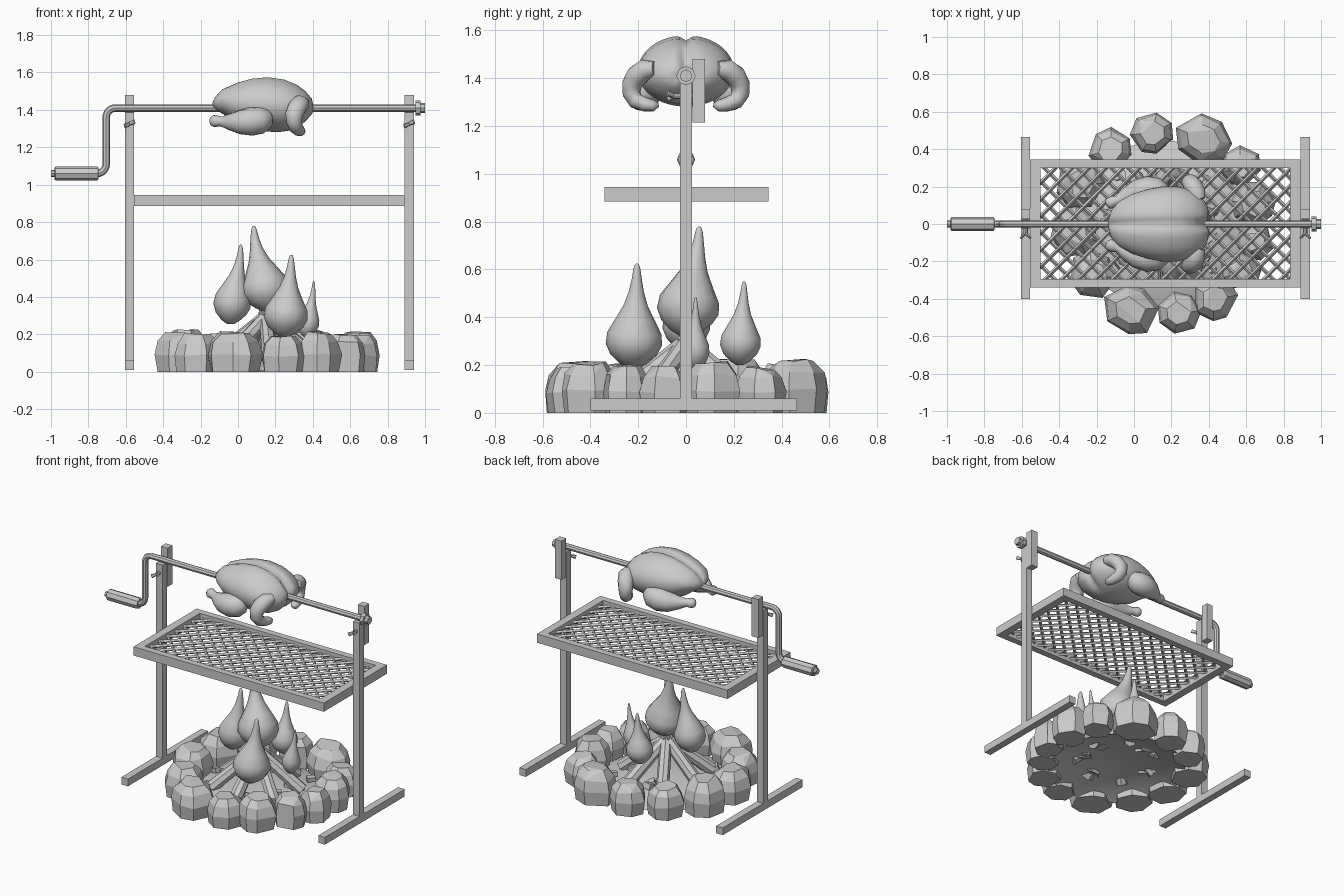
import bpy, bmesh, math, random
from mathutils import Vector, Matrix

if "Cube" in bpy.data.objects:
    bpy.data.objects.remove(bpy.data.objects["Cube"])

random.seed(7)


def finish(name, bm, smooth=None):
    bmesh.ops.recalc_face_normals(bm, faces=bm.faces)
    me = bpy.data.meshes.new(name)
    bm.to_mesh(me)
    bm.free()
    ob = bpy.data.objects.new(name, me)
    bpy.context.collection.objects.link(ob)
    if smooth:
        bpy.ops.object.select_all(action='DESELECT')
        ob.select_set(True)
        bpy.context.view_layer.objects.active = ob
        bpy.ops.object.shade_smooth_by_angle(angle=math.radians(smooth))
    return ob


def add_box(bm, x0, x1, y0, y1, z0, z1):
    m = Matrix.Translation(((x0 + x1) / 2, (y0 + y1) / 2, (z0 + z1) / 2))
    bmesh.ops.create_cube(bm, size=1, matrix=m @ Matrix.Diagonal((x1 - x0, y1 - y0, z1 - z0, 1)))


def add_tube(bm, pts, radii, sides, ref=(0, 0, 1)):
    """Loft rings along a path; a radius may be a (ref-wise, side-wise) pair."""
    pts, rings = [Vector(p) for p in pts], []
    for i, p in enumerate(pts):
        a, b = pts[max(i - 1, 0)], pts[min(i + 1, len(pts) - 1)]
        t = ((p - a).normalized() + (b - p).normalized()).normalized()
        n = Vector(ref)
        n = (n - n.dot(t) * t).normalized()
        s = t.cross(n)
        r = radii[i]
        rn, rs = r if isinstance(r, tuple) else (r, r)
        rings.append([bm.verts.new(p + n * rn * math.cos(2 * math.pi * k / sides)
                                   + s * rs * math.sin(2 * math.pi * k / sides)) for k in range(sides)])
    for a, b in zip(rings, rings[1:]):
        for k in range(sides):
            j = (k + 1) % sides
            bm.faces.new((a[k], a[j], b[j], b[k]))
    bm.faces.new(rings[0])
    bm.faces.new(rings[-1])


def tube(name, pts, radii, sides, ref=(0, 0, 1), smooth=None):
    bm = bmesh.new()
    add_tube(bm, pts, radii, sides, ref)
    return finish(name, bm, smooth)


# Stands: foot bar, post, bracket plate and wing bolt on each side
for side, x in (("left", -0.58), ("right", 0.915)):
    for part, y0, y1, z0, z1 in (("foot", -0.40, 0.465, 0.01, 0.06), ("post", -0.025, 0.025, 0.06, 1.385),
                                 ("bracket", 0.028, 0.08, 1.215, 1.48)):
        bm = bmesh.new()
        add_box(bm, x - 0.025, x + 0.025, y0, y1, z0, z1)
        finish(f"{side}_{part}", bm)
    bm = bmesh.new()
    add_tube(bm, [(x, 0.03, 1.325), (x, -0.055, 1.325)], [0.012, 0.012], 8)
    for s in (-1, 1):
        add_tube(bm, [(x, -0.05, 1.325), (x + s * 0.026, -0.075, 1.325 + s * 0.012)],
                 [(0.01, 0.008), (0.014, 0.006)], 8)
    finish(f"{side}_wing_bolt", bm)

# Grate frame
bm = bmesh.new()
for y0, y1 in ((-0.34, -0.295), (0.30, 0.345)):
    add_box(bm, -0.555, 0.89, y0, y1, 0.885, 0.945)
for x0, x1 in ((-0.555, -0.50), (0.835, 0.89)):
    add_box(bm, x0, x1, -0.295, 0.30, 0.885, 0.945)
finish("grate_frame", bm)

# Diamond mesh: two sets of slanted bars clipped to the frame opening
bm = bmesh.new()
X0, X1, Y0, Y1, pitch = -0.505, 0.84, -0.30, 0.305, 0.09
for s in (-1, 1):
    for i in range(-20, 30):
        c = i * pitch
        ya, yb = sorted(((X0 - c) * s, (X1 - c) * s))
        ya, yb = max(ya, Y0), min(yb, Y1)
        if yb - ya > 0.01:
            z = 0.915 + 0.003 * s
            add_tube(bm, [(c + s * ya, ya, z), (c + s * yb, yb, z)], [0.0105, 0.0105], 4)
finish("grate_mesh", bm)

# Spit rod with crank arm, handle and end nut
arc = [math.radians(15 * k) for k in range(7)]
path = [(0.99, 0, 1.41)]
path += [(-0.655 - 0.05 * math.sin(a), 0, 1.36 + 0.05 * math.cos(a)) for a in arc]
path += [(-0.755 + 0.05 * math.cos(a), 0, 1.11 - 0.05 * math.sin(a)) for a in arc]
path += [(-0.78, 0, 1.06)]
tube("spit_rod", path, [0.02] * len(path), 8, (0, 1, 0))
tube("crank_handle", [(-0.745, 0, 1.06), (-0.755, 0, 1.06), (-0.975, 0, 1.06), (-0.98, 0, 1.06)],
     [0.032, 0.038, 0.038, 0.032], 8)
tube("handle_end", [(-0.97, 0, 1.06), (-1.0, 0, 1.06)], [0.02, 0.02], 8)
tube("end_nut", [(0.95, 0, 1.41), (0.975, 0, 1.41)], [0.04, 0.04], 8)
tube("end_cap", [(0.97, 0, 1.41), (1.0, 0, 1.41)], [0.026, 0.026], 8)

# Roast body: loft of (x, bottom, top, half width), then a breast crease
prof = [(-0.135, 1.42, 1.455, 0.03), (-0.12, 1.40, 1.475, 0.075), (-0.08, 1.375, 1.515, 0.12),
        (-0.01, 1.33, 1.55, 0.16), (0.07, 1.30, 1.572, 0.185), (0.15, 1.285, 1.58, 0.20),
        (0.23, 1.28, 1.568, 0.20), (0.30, 1.29, 1.54, 0.185), (0.35, 1.315, 1.505, 0.155),
        (0.385, 1.345, 1.465, 0.11), (0.402, 1.375, 1.425, 0.06), (0.405, 1.395, 1.405, 0.015)]
body = tube("roast_body", [(x, 0, (a + b) / 2) for x, a, b, w in prof],
            [((b - a) / 2, w) for x, a, b, w in prof], 48, smooth=60)
for v in body.data.vertices:
    v.co.x = min(v.co.x, 0.405)
    g = math.exp(-(v.co.y / 0.022) ** 2)
    if v.co.z > 1.44:
        v.co.z -= 0.022 * g
    if v.co.x > 0.33:
        v.co.x -= 0.03 * g

# Roast legs and folded wings
for side, s in (("front", -1), ("back", 1)):
    leg = [(0.17, 0.15, 1.365, 0.03), (0.155, 0.16, 1.36, 0.055), (0.12, 0.175, 1.345, 0.073),
           (0.07, 0.18, 1.338, 0.076), (0.01, 0.17, 1.334, 0.064), (-0.05, 0.145, 1.335, 0.042),
           (-0.09, 0.125, 1.338, 0.026), (-0.11, 0.12, 1.34, 0.03), (-0.13, 0.112, 1.34, 0.032),
           (-0.145, 0.108, 1.34, 0.022), (-0.15, 0.106, 1.34, 0.008)]
    tube(f"roast_{side}_leg", [(x, s * y, z) for x, y, z, r in leg], [l[3] for l in leg], 16, smooth=60)
    wing = [(0.35, 0.13, 1.44, 0.03), (0.335, 0.17, 1.435, 0.045), (0.315, 0.205, 1.41, 0.046),
            (0.30, 0.225, 1.375, 0.043), (0.30, 0.228, 1.335, 0.038), (0.31, 0.21, 1.305, 0.034),
            (0.325, 0.17, 1.29, 0.03), (0.335, 0.135, 1.285, 0.024), (0.337, 0.115, 1.287, 0.008)]
    tube(f"roast_{side}_wing", [(x, s * y, z) for x, y, z, r in wing], [(w[3] * 1.1, w[3]) for w in wing],
         14, (1, 0, 0), smooth=60)

# Ring of faceted stones: x, y, half width (tangential), half depth (radial), height
stones = [(-0.125, 0.40, 0.115, 0.11, 0.20), (0.10, 0.485, 0.115, 0.11, 0.20), (0.37, 0.455, 0.155, 0.13, 0.22),
          (0.57, 0.31, 0.10, 0.11, 0.19), (0.64, 0.11, 0.12, 0.115, 0.21), (0.65, -0.09, 0.10, 0.10, 0.19),
          (0.57, -0.25, 0.10, 0.11, 0.20), (0.43, -0.40, 0.12, 0.115, 0.21), (0.24, -0.475, 0.115, 0.11, 0.19),
          (-0.02, -0.46, 0.15, 0.125, 0.21), (-0.22, -0.27, 0.135, 0.12, 0.20), (-0.32, -0.04, 0.14, 0.12, 0.21),
          (-0.29, 0.21, 0.13, 0.13, 0.22)]
for i, (x, y, hw, hd, h) in enumerate(stones):
    bm = bmesh.new()
    ang = math.atan2(y, x - 0.15)
    off, vs = random.random(), []
    jit = [random.uniform(-0.18, 0.18) for _ in range(7)]
    for z, r in ((0, 0.93), (0.45, 1.04), (0.78, 0.9), (1, 0.58)):
        for k in range(7):
            a = 2 * math.pi * (k + off) / 7 + jit[k]
            q = r * random.uniform(0.97, 1.04)
            zz = z * h * (1 if z == 0 else random.uniform(0.93, 1.04))
            rad, tan = q * hd * math.cos(a), q * hw * math.sin(a)
            vs.append(bm.verts.new((x + rad * math.cos(ang) - tan * math.sin(ang),
                                    y + rad * math.sin(ang) + tan * math.cos(ang), zz)))
    res = bmesh.ops.convex_hull(bm, input=vs)
    bmesh.ops.delete(bm, geom=[v for v in bm.verts if not v.link_faces], context='VERTS')
    bmesh.ops.dissolve_limit(bm, angle_limit=math.radians(14), verts=bm.verts, edges=bm.edges)
    finish(f"stone_{i + 1}", bm)

# Ash mound, open underneath
bm = bmesh.new()
bmesh.ops.create_circle(bm, cap_ends=False, radius=0.45, segments=28)
edges, r0 = bm.edges[:], 0.45
for r, z in ((0.36, 0.035), (0.22, 0.06), (0.08, 0.075)):
    new = bmesh.ops.extrude_edge_only(bm, edges=edges)["geom"]
    for v in [g for g in new if isinstance(g, bmesh.types.BMVert)]:
        v.co = Vector((v.co.x * r / r0, v.co.y * r / r0, z))
    edges, r0 = [g for g in new if isinstance(g, bmesh.types.BMEdge)], r
bmesh.ops.contextual_create(bm, geom=edges)
bmesh.ops.translate(bm, verts=bm.verts, vec=(0.15, 0, 0.005))
finish("ash_mound", bm, 40)

# Leaning logs
for i in range(7):
    a = 2 * math.pi * i / 7 + 0.3
    ca, sa = math.cos(a), math.sin(a)
    tube(f"log_{i + 1}", [(0.15 + 0.29 * ca, 0.29 * sa, 0.06), (0.15 - 0.02 * ca, -0.02 * sa, 0.31)],
         [0.042, 0.036], 8)

# Loose coals
bm = bmesh.new()
for i in range(22):
    a, r = random.uniform(0, 6.28), random.uniform(0.2, 0.36)
    m = Matrix.Translation((0.15 + r * math.cos(a), r * math.sin(a), 0.075))
    m = m @ Matrix.Rotation(random.uniform(0, 3), 4, 'Z') @ Matrix.Rotation(random.uniform(-.5, .5), 4, 'X')
    bmesh.ops.create_cube(bm, size=random.uniform(0.035, 0.055), matrix=m @ Matrix.Diagonal((1.2, 0.9, 0.7, 1)))
finish("coals", bm)

# Flames: base x, y, z, tip x, y, z, radius
flames = [(0.16, 0.0, 0.32, 0.085, 0.055, 0.78, 0.13), (-0.04, 0.0, 0.255, 0.015, 0.01, 0.68, 0.10),
          (0.25, -0.22, 0.185, 0.285, -0.205, 0.625, 0.118), (0.37, 0.04, 0.18, 0.405, 0.04, 0.485, 0.058),
          (0.19, 0.225, 0.20, 0.20, 0.243, 0.55, 0.085)]
shape = [(0, 0.18), (0.05, 0.5), (0.13, 0.82), (0.23, 1), (0.34, 0.96), (0.47, 0.69), (0.6, 0.43),
         (0.73, 0.27), (0.85, 0.18), (0.95, 0.12), (0.99, 0.07), (1.0, 0.02)]
for i, (bx, by, bz, tx, ty, tz, r) in enumerate(flames):
    pts = []
    for t, _ in shape:
        w = t * t * (3 - 2 * t)
        pts.append((bx + (tx - bx) * w, by + (ty - by) * w, bz + (tz - bz) * t))
    tube(f"flame_{i + 1}", pts, [r * k for _, k in shape], 12, (0, 1, 0), smooth=60)
